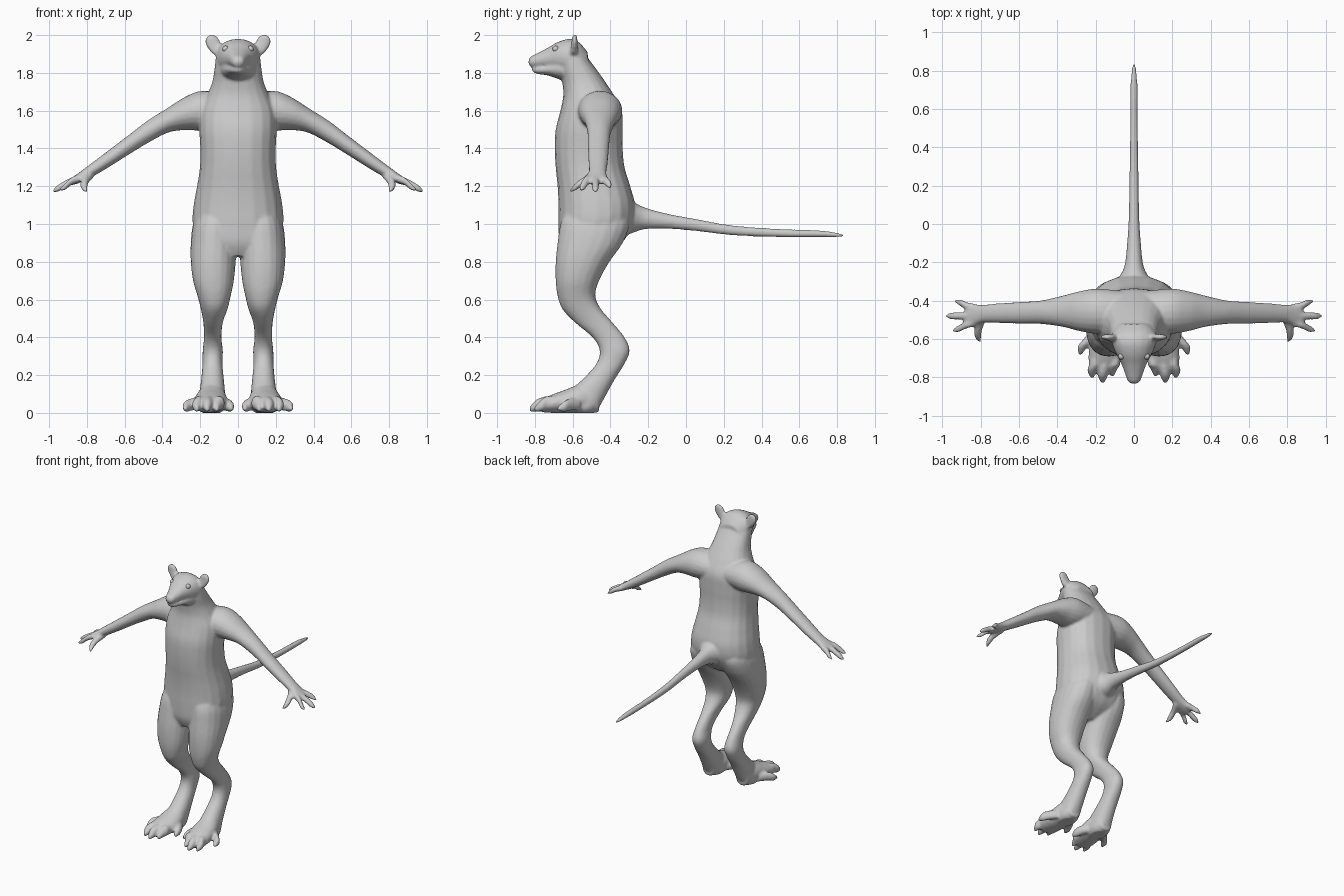
import bpy, bmesh, math
from mathutils import Vector

SIDES = 20
bm = bmesh.new()


def spline(keys, steps):
    """Catmull-Rom interpolation through rows of numbers."""
    out, n = [], len(keys)
    for i in range(n - 1):
        p = [keys[max(0, min(n - 1, i + k))] for k in (-1, 0, 1, 2)]
        for s in range(steps):
            t = s / steps
            out.append([0.5 * (2 * b + (c - a) * t + (2 * a - 5 * b + 4 * c - d) * t * t
                               + (3 * b - a - 3 * c + d) * t ** 3) for a, b, c, d in zip(*p)])
    return out + [list(keys[-1])]


def loft(keys, axis, mirror=False, power=2.0, steps=4):
    """Closed skin over elliptical rings (x, y, z, radius_a, radius_b) set square to an axis."""
    u, v = {'x': ((0, 1, 0), (0, 0, 1)), 'y': ((1, 0, 0), (0, 0, 1)),
            'z': ((1, 0, 0), (0, 1, 0))}[axis]
    u, v = Vector(u), Vector(v)
    for side in ((1, -1) if mirror else (1,)):
        rings = []
        for x, y, z, a, b in spline(keys, steps):
            ring = []
            for i in range(SIDES):
                t = 2 * math.pi * i / SIDES
                c, s = math.cos(t), math.sin(t)
                c = math.copysign(abs(c) ** (2 / power), c)
                s = math.copysign(abs(s) ** (2 / power), s)
                p = Vector((x, y, z)) + u * c * max(a, .004) + v * s * max(b, .004)
                p.x *= side
                ring.append(bm.verts.new(p))
            rings.append(ring)
        faces = [bm.faces.new(rings[0]), bm.faces.new(rings[-1])]
        for r, q in zip(rings, rings[1:]):
            for i in range(SIDES):
                j = (i + 1) % SIDES
                faces.append(bm.faces.new((r[i], r[j], q[j], q[i])))
        bmesh.ops.recalc_face_normals(bm, faces=faces)


def column(rows):
    """Rows of (z, inner x, outer x, front y, back y) turned into ring keys."""
    return [((i + o) / 2, (f + b) / 2, z, (o - i) / 2, (b - f) / 2) for z, i, o, f, b in rows]


# Torso and neck
loft(column([
    (0.83, -.13, .13, -.64, -.45), (0.90, -.21, .21, -.67, -.34), (1.00, -.24, .24, -.675, -.28),
    (1.10, -.235, .235, -.675, -.27), (1.20, -.217, .217, -.68, -.295), (1.30, -.202, .202, -.69, -.325),
    (1.40, -.20, .20, -.695, -.335), (1.50, -.205, .205, -.69, -.335), (1.60, -.20, .20, -.665, -.34),
    (1.68, -.165, .165, -.65, -.38), (1.75, -.137, .137, -.655, -.425), (1.82, -.125, .125, -.67, -.475),
    (1.88, -.118, .118, -.67, -.52), (1.93, -.105, .105, -.65, -.555)]), 'z', power=2.3)

# Head, snout and lower jaw
loft([(0, -.833, 1.858, .014, .012), (0, -.82, 1.86, .032, .028), (0, -.78, 1.868, .047, .04),
      (0, -.73, 1.878, .066, .056), (0, -.68, 1.885, .092, .078), (0, -.62, 1.88, .115, .10),
      (0, -.57, 1.865, .115, .10), (0, -.52, 1.84, .08, .07)], 'y', power=2.2)
loft([(0, -.815, 1.818, .018, .01), (0, -.79, 1.815, .036, .02), (0, -.73, 1.818, .062, .032),
      (0, -.66, 1.82, .09, .058), (0, -.58, 1.81, .10, .065)], 'y')

# Arms
loft([(.06, -.46, 1.60, .11, .09), (.19, -.455, 1.60, .118, .105), (.28, -.455, 1.585, .105, .088),
      (.37, -.455, 1.55, .082, .066), (.48, -.46, 1.487, .062, .06), (.58, -.463, 1.418, .057, .052),
      (.70, -.465, 1.335, .052, .044), (.79, -.468, 1.275, .047, .036), (.84, -.475, 1.245, .058, .028),
      (.88, -.48, 1.225, .05, .02)], 'x', True)

# Fingers and thumb
for y0, x1, y1, z1 in ((-.44, .935, -.403, 1.195), (-.478, .98, -.48, 1.173), (-.51, .945, -.555, 1.18)):
    loft([(.83, y0, 1.245, .024, .022), (.88, y0 * .6 + y1 * .4, 1.228, .02, .021),
          (x1 - .03, y0 * .2 + y1 * .8, z1 + .018, .019, .019), (x1, y1, z1, .007, .007)], 'x', True)
loft([(.79, -.48, 1.26, .03, .027), (.81, -.54, 1.228, .022, .023), (.815, -.585, 1.197, .018, .02),
      (.805, -.615, 1.175, .007, .008)], 'y', True)

# Legs
loft(column([
    (1.08, .03, .20, -.63, -.33), (1.00, .01, .238, -.665, -.30), (0.90, .008, .25, -.68, -.335),
    (0.80, .012, .25, -.69, -.405), (0.70, .022, .238, -.69, -.46), (0.62, .038, .215, -.68, -.48),
    (0.55, .055, .197, -.655, -.45), (0.48, .08, .184, -.59, -.39), (0.40, .088, .18, -.495, -.325),
    (0.33, .08, .187, -.457, -.298), (0.26, .082, .188, -.475, -.325), (0.18, .075, .195, -.545, -.375),
    (0.10, .068, .205, -.63, -.42), (0.03, .07, .21, -.64, -.46), (0.0, .09, .19, -.62, -.49)]), 'z', True, 2.2)

# Feet
loft([(.14, -.46, .05, .045, .048), (.14, -.54, .075, .075, .078), (.145, -.64, .06, .088, .062),
      (.155, -.71, .048, .083, .048), (.16, -.76, .036, .065, .034)], 'y', True)

# Toes with claws
for x0, x1, y1 in ((.10, .112, -.795), (.155, .163, -.83), (.205, .218, -.805)):
    loft([(x0, -.66, .05, .028, .035), (x0, -.73, .052, .029, .038), (x1, y1 + .04, .04, .026, .032),
          (x1, y1, .018, .008, .012)], 'y', True)
for x0, x1, y1 in ((.20, .28, -.68), (.10, .036, -.70)):
    loft([(x0, -.56, .045, .03, .033), ((x0 + x1) / 2, -.61, .045, .032, .033),
          (x1 * .85 + x0 * .15, y1 + .04, .036, .026, .03), (x1, y1, .022, .01, .012)], 'y', True)

# Tail
loft([(0, -.38, 1.03, .12, .10), (0, -.29, 1.035, .085, .085), (0, -.22, 1.03, .05, .058),
      (0, -.10, 1.015, .036, .04), (0, .05, .995, .027, .032), (0, .25, .966, .024, .026),
      (0, .50, .952, .02, .022), (0, .70, .948, .019, .019), (0, .80, .942, .013, .012),
      (0, .838, .938, .004, .004)], 'y')

# Ears: thin cupped leaves
loft([(.095, -.595, 1.90, .04, .024), (.112, -.592, 1.93, .048, .019), (.132, -.59, 1.96, .042, .016),
      (.137, -.59, 1.985, .033, .014), (.138, -.588, 2.003, .012, .009)], 'z', True)

# Fuse everything into one soft skin
mesh = bpy.data.meshes.new("body")
bm.to_mesh(mesh)
bm.free()
body = bpy.data.objects.new("body", mesh)
bpy.context.collection.objects.link(body)
bpy.context.view_layer.objects.active = body
body.select_set(True)
remesh = body.modifiers.new("fuse", 'REMESH')
remesh.mode = 'VOXEL'
remesh.voxel_size = 0.0085
smooth = body.modifiers.new("soften", 'SMOOTH')
smooth.factor = 0.5
smooth.iterations = 5
for name in ("fuse", "soften"):
    bpy.ops.object.modifier_apply(modifier=name)
for v in mesh.vertices:
    v.co.z = max(v.co.z, 0)
bpy.ops.object.shade_smooth()

# Eyes
for side in (1, -1):
    bpy.ops.mesh.primitive_uv_sphere_add(segments=16, ring_count=10, radius=.017,
                                         location=(side * .066, -.69, 1.927))
    bpy.context.object.name = "eye"
    bpy.ops.object.shade_smooth()
